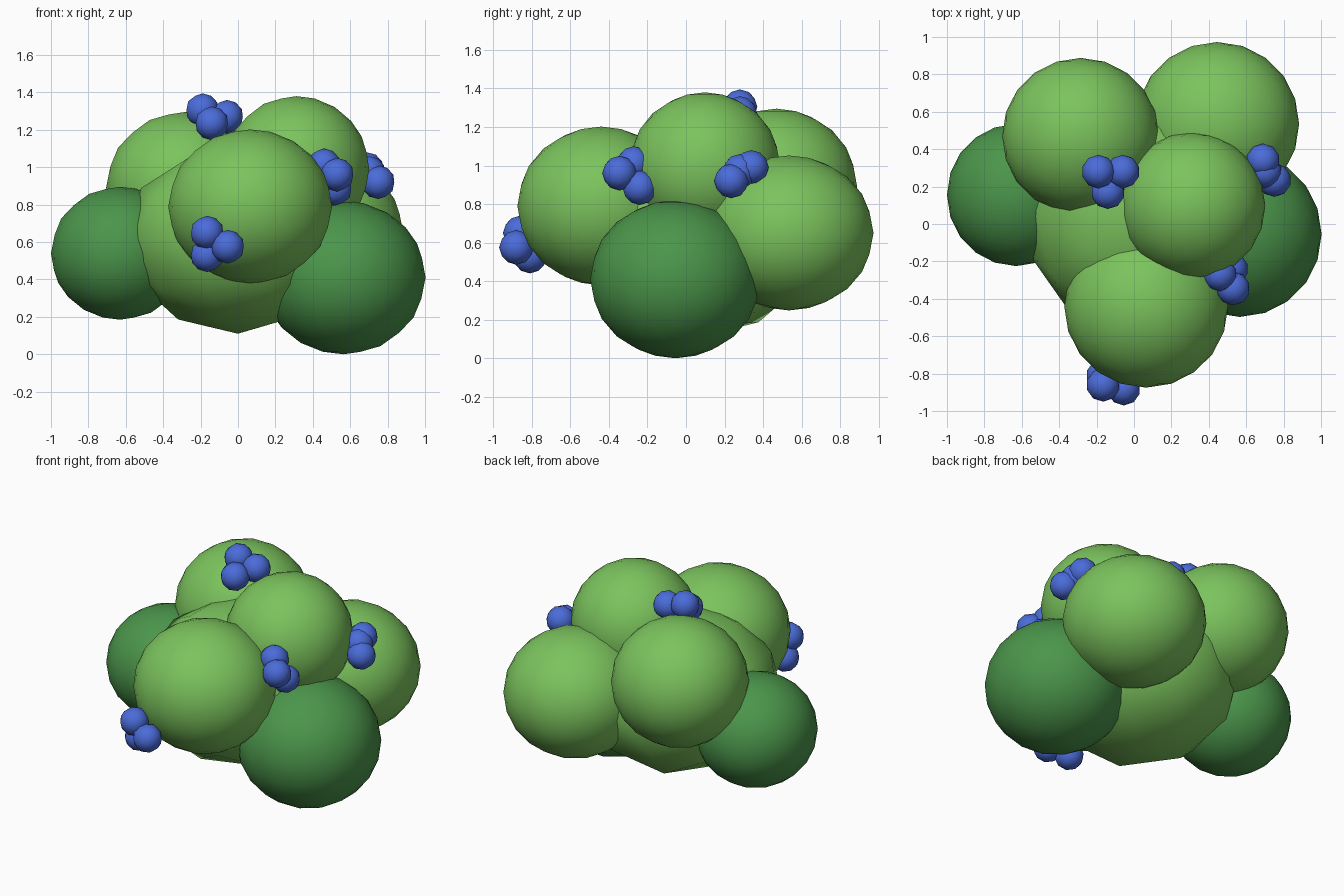
import bpy

if "Cube" in bpy.data.objects:
    bpy.data.objects.remove(bpy.data.objects["Cube"])


def material(name, rgb):
    m = bpy.data.materials.new(name)
    m.diffuse_color = (*rgb, 1)
    m.use_nodes = True
    m.node_tree.nodes["Principled BSDF"].inputs["Base Color"].default_value = m.diffuse_color
    return m


LIGHT = material("light_leaf", (0.20, 0.55, 0.11))
DARK = material("dark_leaf", (0.07, 0.30, 0.07))
BLUE = material("berry_blue", (0.07, 0.15, 0.70))


def ball(name, centre, radii, mat, detail):
    bpy.ops.mesh.primitive_ico_sphere_add(subdivisions=detail, radius=1, location=centre)
    ob = bpy.context.object
    ob.name = name
    ob.scale = radii
    bpy.ops.object.transform_apply(location=False, rotation=False, scale=True)
    bpy.ops.object.shade_smooth()
    ob.data.materials.append(mat)
    return ob


# Foliage: overlapping leafy clumps around a coarser core
clumps = [
    ("core_clump", (0.0, 0.06, 0.62), (0.61, 0.63, 0.51), LIGHT, 2),
    ("front_clump", (0.065, -0.44, 0.79), (0.438, 0.435, 0.412), LIGHT, 3),
    ("top_clump", (0.312, 0.098, 0.99), (0.39, 0.392, 0.39), LIGHT, 3),
    ("back_left_clump", (-0.285, 0.47, 0.89), (0.42, 0.418, 0.405), LIGHT, 3),
    ("back_right_clump", (0.445, 0.535, 0.65), (0.438, 0.438, 0.402), LIGHT, 3),
    ("right_dark_clump", (0.565, -0.055, 0.41), (0.438, 0.442, 0.41), DARK, 3),
    ("left_dark_clump", (-0.63, 0.155, 0.54), (0.37, 0.38, 0.355), DARK, 3),
]
for name, centre, radii, mat, detail in clumps:
    ball(name, centre, radii, mat, detail)

# Berries: four clusters of three
clusters = {
    "front": [(-0.165, -0.86, 0.65), (-0.165, -0.81, 0.53), (-0.055, -0.88, 0.575)],
    "top": [(-0.19, 0.28, 1.305), (-0.06, 0.28, 1.27), (-0.14, 0.17, 1.235)],
    "right_front": [(0.53, -0.345, 0.96), (0.46, -0.27, 1.01), (0.52, -0.24, 0.885)],
    "right_back": [(0.75, 0.235, 0.92), (0.69, 0.34, 0.99), (0.70, 0.28, 0.97)],
}
for place, points in clusters.items():
    for i, p in enumerate(points, 1):
        ball(f"{place}_berry_{i}", p, (0.09, 0.09, 0.09), BLUE, 2)
